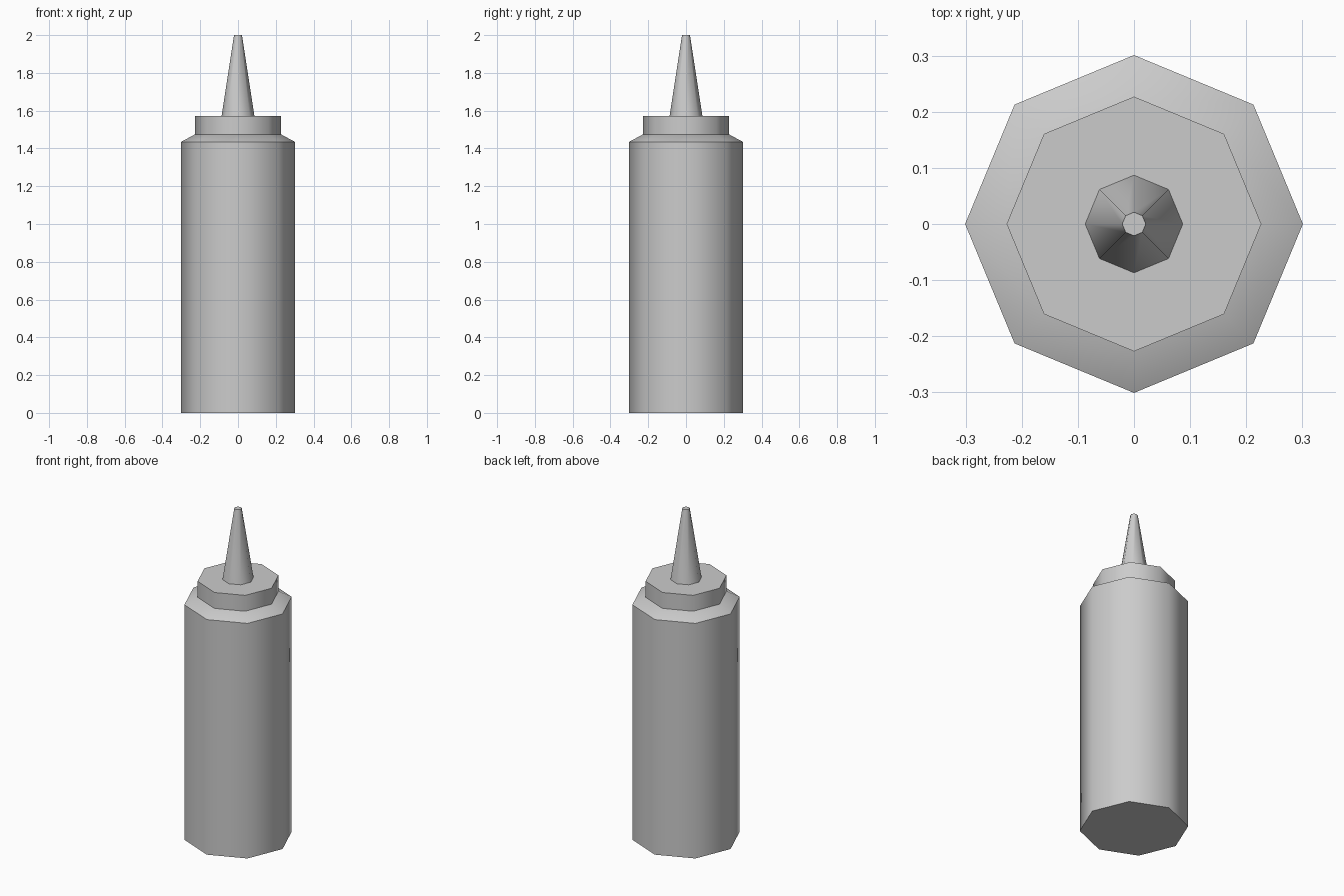
import bpy
import bmesh
import math

SIDES = 8

default_cube = bpy.data.objects.get("Cube")
if default_cube:
    bpy.data.objects.remove(default_cube, do_unlink=True)

# Single plain grey plastic
grey = bpy.data.materials.new("grey_plastic")
grey.use_nodes = True
colour = (0.6, 0.6, 0.6, 1)
grey.diffuse_color = colour
grey.node_tree.nodes["Principled BSDF"].inputs["Base Color"].default_value = colour


def turned_part(name, profile):
    """Eight-sided closed solid from (radius, height) rings, bottom to top."""
    bm = bmesh.new()
    rings = []
    for radius, z in profile:
        angles = [math.tau * i / SIDES for i in range(SIDES)]
        rings.append([bm.verts.new((radius * math.cos(a), radius * math.sin(a), z)) for a in angles])
    for low, high in zip(rings, rings[1:]):
        for i in range(SIDES):
            j = (i + 1) % SIDES
            bm.faces.new((low[i], low[j], high[j], high[i]))
    bm.faces.new(rings[0][::-1])
    bm.faces.new(rings[-1])
    mesh = bpy.data.meshes.new(name)
    bm.to_mesh(mesh)
    bm.free()
    mesh.materials.append(grey)
    obj = bpy.data.objects.new(name, mesh)
    bpy.context.collection.objects.link(obj)
    # Round the sides, keep the rims sharp
    bpy.ops.object.select_all(action="DESELECT")
    obj.select_set(True)
    bpy.context.view_layer.objects.active = obj
    bpy.ops.object.shade_smooth_by_angle(angle=math.radians(50))
    return obj


# Body with sloping shoulder, screw cap, tapered nozzle
turned_part("bottle_body", [(0.301, 0), (0.301, 1.435), (0.227, 1.475)])
turned_part("cap", [(0.227, 1.475), (0.227, 1.572)])
turned_part("nozzle", [(0.087, 1.572), (0.021, 2)])
